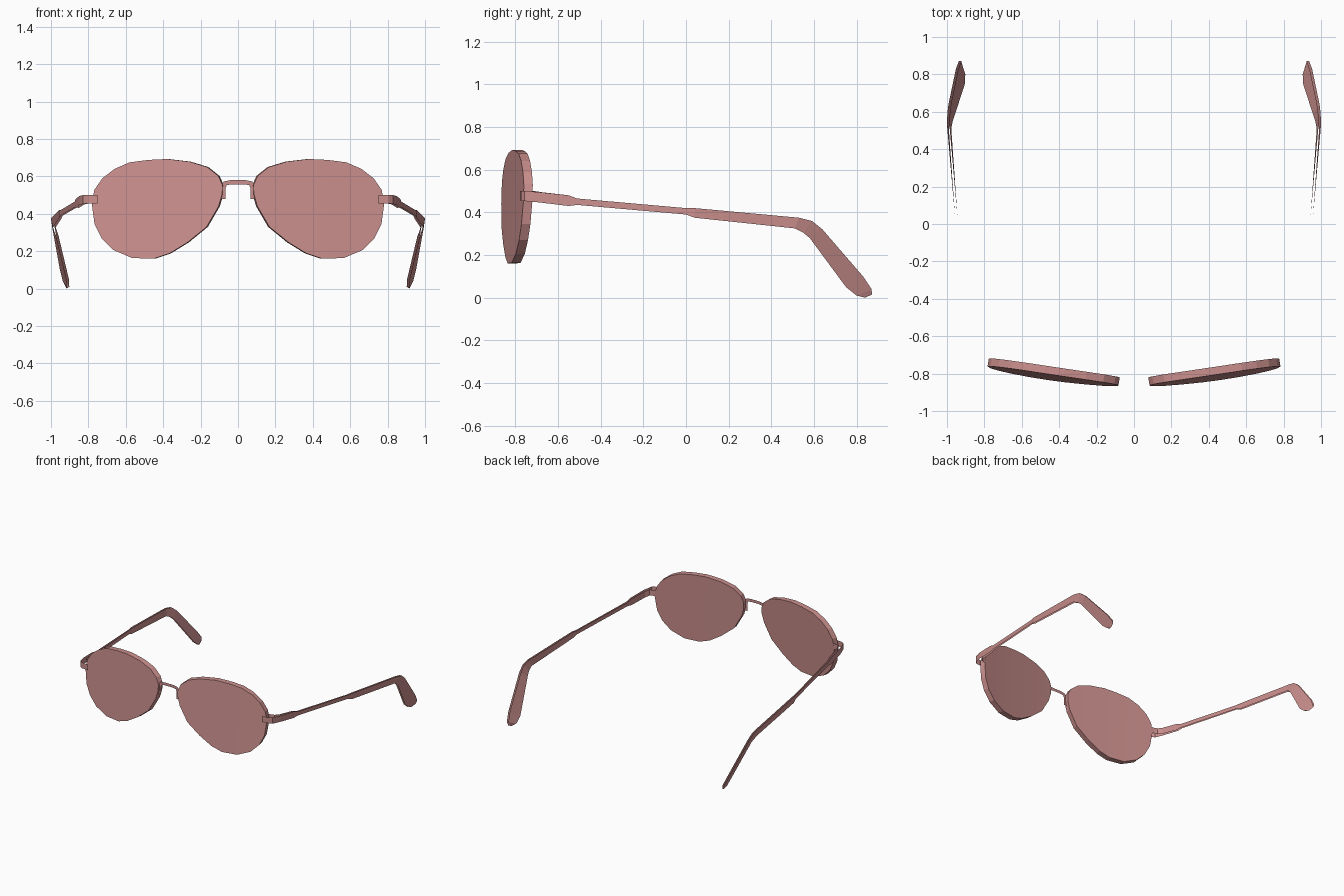
import bpy, bmesh, math
from mathutils import Vector

cube = bpy.data.objects.get("Cube")
if cube:
    bpy.data.objects.remove(cube, do_unlink=True)

# One dusty pink colour for everything
PINK = (0.6, 0.28, 0.27, 1)
mat = bpy.data.materials.new("dusty_pink")
mat.use_nodes = True
mat.diffuse_color = PINK
mat.node_tree.nodes["Principled BSDF"].inputs["Base Color"].default_value = PINK


def finish(bm, name):
    mesh = bpy.data.meshes.new(name)
    bm.to_mesh(mesh)
    bm.free()
    mesh.materials.append(mat)
    obj = bpy.data.objects.new(name, mesh)
    bpy.context.collection.objects.link(obj)
    return obj


def strip(bm, upper, lower, flip=False):
    """Band of quads between two edge paths."""
    top = [bm.verts.new(p) for p in upper]
    low = [bm.verts.new(p) for p in lower]
    for i in range(len(top) - 1):
        quad = [top[i], low[i], low[i + 1], top[i + 1]]
        bm.faces.new(quad[::-1] if flip else quad)


# Lens outline (x, z), going round from the nose
OUTLINE = [(.083, .553), (.105, .602), (.165, .65), (.26, .679), (.38, .693),
           (.48, .688), (.58, .675), (.66, .64), (.725, .59), (.767, .53),
           (.783, .463), (.767, .345), (.73, .27), (.666, .206), (.564, .163),
           (.447, .161), (.366, .188), (.27, .247), (.168, .33), (.104, .44),
           (.085, .505)]


def lens_y(x, z):
    # Wraps backwards toward the temples and leans back slightly
    d = x - .1
    return -.868 + .12 * d + .047 * d * d + .06 * (z - .42)


def lens(side, name):
    bm = bmesh.new()
    bm.faces.new([bm.verts.new((x, 0, z)) for x, z in OUTLINE])
    # Vertical cuts let the flat outline curve
    for i in range(1, 10):
        bmesh.ops.bisect_plane(bm, geom=bm.verts[:] + bm.edges[:] + bm.faces[:],
                               plane_co=(.08 + .07 * i, 0, 0), plane_no=(1, 0, 0))
    for v in bm.verts:
        v.co.y = lens_y(v.co.x, v.co.z)
    # Thickness, front to back
    front = bm.faces[:]
    ret = bmesh.ops.extrude_face_region(bm, geom=front, use_keep_orig=True)
    for v in ret["geom"]:
        if isinstance(v, bmesh.types.BMVert):
            v.co += Vector((-.007, .042, 0))
    for v in bm.verts:
        v.co.x *= side
    bmesh.ops.recalc_face_normals(bm, faces=bm.faces[:])
    return finish(bm, name)


# Arm stations: outer (x, y), inner (x, y), top z, bottom z
ARM = [((.75, -.778), (.76, -.722), .5, .455),
       ((.805, -.773), (.79, -.718), .5, .455),
       ((.828, -.757), (.812, -.71), .5, .453),
       ((.848, -.69), (.828, -.68), .495, .447),
       ((.868, -.55), (.853, -.55), .48, .43),
       ((.873, -.51), (.86, -.51), .465, .435),
       ((.948, 0), (.938, 0), .42, .39),
       ((.957, .04), (.944, .04), .42, .375)]

# Ear piece stations: upper edge point, lower edge point
EAR = [((.957, .04, .42), (.957, .04, .375)),
       ((1, .53, .375), (.99, .51, .325)),
       ((.998, .59, .36), (.982, .55, .305)),
       ((.992, .64, .32), (.972, .58, .28)),
       ((.952, .83, .1), (.917, .75, .05)),
       ((.937, .87, .04), (.915, .8, .01)),
       ((.93, .872, .015), (.922, .84, 0))]


def temple(side, name):
    flip = side < 0
    bm = bmesh.new()
    # Outer and inner walls of the hinge and straight arm
    for k in (0, 1):
        strip(bm, [(side * s[k][0], s[k][1], s[2]) for s in ARM],
              [(side * s[k][0], s[k][1], s[3]) for s in ARM], flip ^ (k == 1))
    # Outer and inner walls of the bent ear piece, meeting at the tip
    last = len(EAR) - 1
    for k in (0, 1):
        def wall(edge):
            return [(side * (s[edge][0] - (.013 * k if i < last else .006)),
                     s[edge][1], s[edge][2]) for i, s in enumerate(EAR)]
        strip(bm, wall(0), wall(1), flip ^ (k == 1))
    bmesh.ops.remove_doubles(bm, verts=bm.verts[:], dist=.0005)
    return finish(bm, name)


for side, word in ((1, "left"), (-1, "right")):
    lens(side, word + "_lens")
    temple(side, word + "_temple")

# Nose bridge: thin arched band with two short legs
outer = [(.09, .478), (.09, .553), (.075, .573), (.04, .58)]
inner = [(.066, .478), (.066, .54), (.06, .553), (.035, .558)]


def arch(half):
    pts = half + [(-x, z) for x, z in reversed(half)]
    return [(x, -.852, z) for x, z in pts]


bm = bmesh.new()
strip(bm, arch(outer), arch(inner), True)
bmesh.ops.recalc_face_normals(bm, faces=bm.faces[:])
finish(bm, "nose_bridge")
